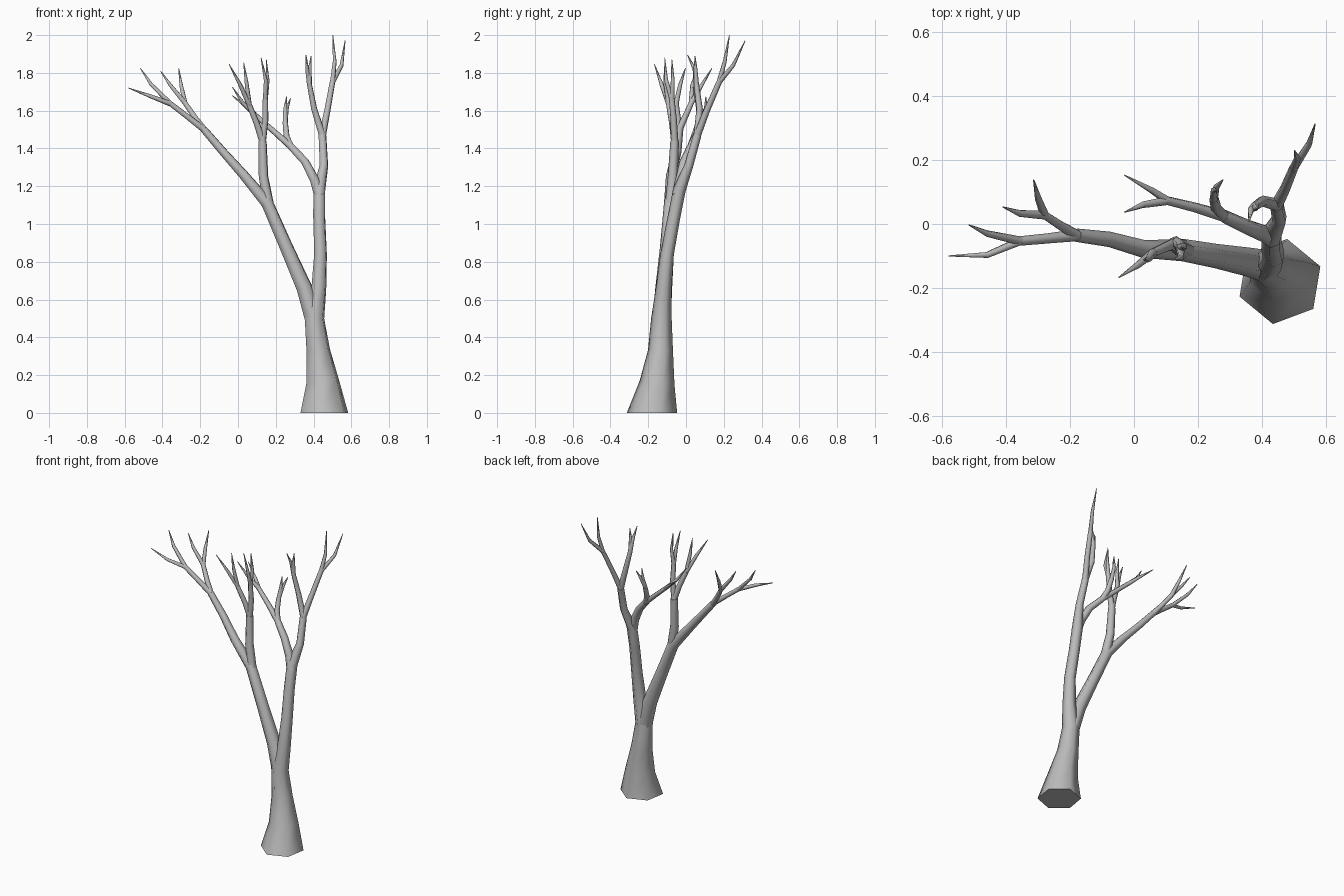
import bpy, bmesh, math
from mathutils import Vector, Matrix

bark = bpy.data.materials.new("grey bark")
bark.diffuse_color = (0.5, 0.5, 0.5, 1)
SIDES = 6


def tube(name, pts, flat_base=False):
    """Six-sided tapering branch through (x, y, z, radius) points."""
    P = [Vector(p[:3]) for p in pts]
    n = len(P)
    bm = bmesh.new()
    rings = []
    a = math.radians(20.5)
    side = Vector((math.cos(a), math.sin(a), 0))
    for i in range(n):
        t = Vector()
        if i > 0:
            t += (P[i] - P[i - 1]).normalized()
        if i < n - 1:
            t += (P[i + 1] - P[i]).normalized()
        if i == 0 and flat_base:
            t = Vector((0, 0, 1))
        t.normalize()
        side = (side - t * side.dot(t)).normalized()
        up = t.cross(side)
        ring = []
        for k in range(SIDES):
            b = 2 * math.pi * k / SIDES
            ring.append(bm.verts.new(P[i] + (side * math.cos(b) + up * math.sin(b)) * pts[i][3]))
        rings.append(ring)
    for r0, r1 in zip(rings, rings[1:]):
        for k in range(SIDES):
            j = (k + 1) % SIDES
            bm.faces.new((r0[k], r0[j], r1[j], r1[k]))
    bm.faces.new(rings[0][::-1])
    bm.faces.new(rings[-1])
    me = bpy.data.meshes.new(name)
    bm.to_mesh(me)
    bm.free()
    me.materials.append(bark)
    ob = bpy.data.objects.new(name, me)
    bpy.context.collection.objects.link(ob)
    bpy.context.view_layer.objects.active = ob
    bpy.ops.object.select_all(action='DESELECT')
    ob.select_set(True)
    bpy.ops.object.shade_smooth_by_angle(angle=math.radians(75))


def twig(name, start, mid, tip, r=0.014):
    """Short end shoot tapering to a point."""
    tube(name, [(*start, r), (*mid, r * 0.75), (*tip, 0.002)])


# trunk running up into the right limb
tube("trunk", [
    (.457, -.18, 0, .135), (.45, -.153, .16, .094), (.425, -.135, .33, .067),
    (.405, -.13, .5, .055), (.428, -.118, .66, .042), (.437, -.10, .84, .036),
    (.43, -.065, 1.03, .034), (.43, -.035, 1.18, .034), (.455, .015, 1.31, .024),
    (.447, .06, 1.47, .022)], True)

# left limb and its long outer bough
tube("left_limb", [
    (.405, -.13, .48, .05), (.352, -.118, .66, .045), (.255, -.10, .88, .038),
    (.155, -.082, 1.11, .035), (.03, -.078, 1.26, .028), (-.077, -.048, 1.38, .024),
    (-.18, -.035, 1.5, .021)])
A = (-.18, -.035, 1.5)
A1, A2 = (-.355, -.053, 1.635), (-.28, .028, 1.64)
tube("outer_bough_low", [(*A, .019), (-.27, -.045, 1.57, .016), (*A1, .015)])
tube("outer_bough_high", [(*A, .019), (-.225, -.008, 1.56, .016), (*A2, .014)])
twig("outer_twig_1", A1, (-.46, -.097, 1.675), (-.58, -.1, 1.72))
twig("outer_twig_2", A1, (-.46, -.03, 1.74), (-.517, -.003, 1.825))
twig("outer_twig_3", A2, (-.358, .033, 1.735), (-.41, .053, 1.81))
twig("outer_twig_4", A2, (-.30, .08, 1.73), (-.314, .1375, 1.825))

# upright bough on the left limb
B = (.13, -.06, 1.44)
B1, B2 = (.06, -.09, 1.63), (.145, -.075, 1.66)
tube("upright_bough", [(.165, -.084, 1.09, .03), (.135, -.07, 1.25, .027), (*B, .023)])
tube("upright_fork_left", [(*B, .02), (.1, -.072, 1.53, .017), (*B1, .015)])
tube("upright_fork_right", [(*B, .02), (.145, -.065, 1.55, .017), (*B2, .015)])
twig("upright_twig_1", B1, (.01, -.13, 1.74), (-.047, -.167, 1.845))
twig("upright_twig_2", B1, (.045, -.11, 1.75), (.03, -.112, 1.855))
twig("upright_twig_3", B2, (.147, -.105, 1.76), (.122, -.113, 1.88))
twig("upright_twig_4", B2, (.157, -.07, 1.76), (.15, -.075, 1.87))

# inner bough leaning left from the right limb
C = (.28, .025, 1.41)
C1, C2 = (.25, .08, 1.54), (.105, .073, 1.565)
tube("inner_bough", [(.432, -.045, 1.15, .031), (.405, -.03, 1.235, .027),
                     (.355, -.01, 1.33, .024), (*C, .021)])
tube("inner_fork_up", [(*C, .019), (.257, .05, 1.465, .017), (*C1, .015)])
tube("inner_fork_out", [(*C, .019), (.19, .052, 1.49, .016), (*C2, .014)])
twig("inner_twig_1", C1, (.258, .115, 1.61), (.278, .138, 1.665))
twig("inner_twig_2", C1, (.25, .105, 1.61), (.257, .105, 1.675))
twig("inner_twig_3", C2, (.055, .106, 1.61), (-.03, .153, 1.68))
twig("inner_twig_4", C2, (.027, .06, 1.64), (-.03, .037, 1.725))

# crown forks on the right limb
D = (.447, .06, 1.47)
D1, D2 = (.378, .055, 1.74), (.5, .175, 1.75)
tube("crown_fork_left", [(*D, .02), (.403, .072, 1.61, .017), (*D1, .014)])
tube("crown_fork_right", [(*D, .02), (.473, .11, 1.6, .017), (*D2, .015)])
twig("crown_twig_1", D1, (.366, .045, 1.82), (.36, .008, 1.895))
twig("crown_twig_2", D1, (.38, .05, 1.82), (.387, .048, 1.89))
twig("crown_twig_3", D2, (.512, .205, 1.86), (.502, .23, 2.0))
twig("crown_twig_4", D2, (.548, .25, 1.84), (.567, .313, 1.97))
